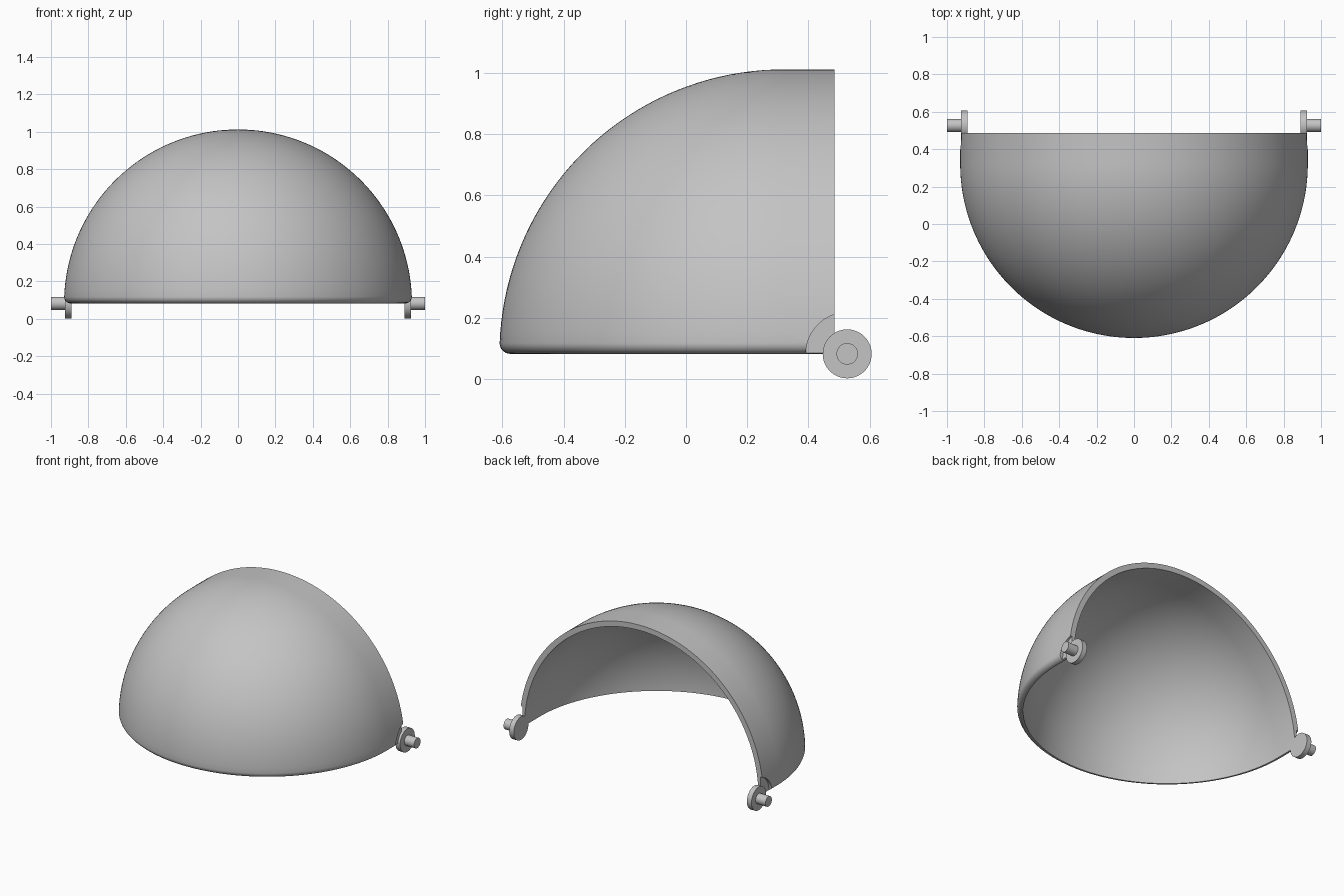
import bpy, bmesh
from math import sin, cos, asin, pi
from mathutils import Matrix

cube = bpy.data.objects.get("Cube")
if cube:
    bpy.data.objects.remove(cube)

OUTER, WALL, FILLET = 0.93, 0.037, 0.035
BASE_Z, DOME_Y, BACK_Y = 0.082, 0.32, 0.486
PIVOT_Y = 0.527
INNER = OUTER - WALL

grey = bpy.data.materials.new("plain grey")
grey.use_nodes = True
grey.diffuse_color = (0.55, 0.55, 0.55, 1)
grey.node_tree.nodes["Principled BSDF"].inputs["Base Color"].default_value = (0.55, 0.55, 0.55, 1)


def add_object(name, bm):
    bmesh.ops.recalc_face_normals(bm, faces=bm.faces)
    mesh = bpy.data.meshes.new(name)
    bm.to_mesh(mesh)
    bm.free()
    obj = bpy.data.objects.new(name, mesh)
    bpy.context.collection.objects.link(obj)
    mesh.materials.append(grey)
    return obj


def select(obj):
    bpy.ops.object.select_all(action='DESELECT')
    obj.select_set(True)
    bpy.context.view_layer.objects.active = obj


def smooth(obj):
    select(obj)
    bpy.ops.object.shade_smooth_by_angle(angle=pi / 6)


def add_disc(bm, x0, x1, radius, y, segments=64):
    place = Matrix.Translation(((x0 + x1) / 2, y, BASE_Z)) @ Matrix.Rotation(pi / 2, 4, 'Y')
    bmesh.ops.create_cone(bm, cap_ends=True, segments=segments, radius1=radius,
                          radius2=radius, depth=abs(x1 - x0), matrix=place)


# Wall section: rounded outer foot, outer arc to the crown, inner arc
ROUND, ARC = 8, 40
start = asin(FILLET / OUTER)
foot_r = OUTER * cos(start) - FILLET
outer = [(foot_r + FILLET * sin(a), FILLET - FILLET * cos(a))
         for a in (pi / 2 * i / ROUND for i in range(ROUND))]
outer += [(OUTER * cos(a), OUTER * sin(a))
          for a in (start + (pi / 2 - start) * i / ARC for i in range(ARC + 1))]
last = len(outer) - 1
inner = [(INNER * cos(pi / 2 * i / last), INNER * sin(pi / 2 * i / last)) for i in range(last + 1)]
section = outer + inner[::-1]

# Shell: section swept round the front half, with straight ends running back
bm = bmesh.new()
STEPS = 96
sweep = [(pi + pi * j / STEPS, DOME_Y) for j in range(STEPS + 1)]
sweep = [(pi, BACK_Y)] + sweep + [(2 * pi, BACK_Y)]
columns = [[bm.verts.new((r * cos(t), y + r * sin(t), BASE_Z + z)) for r, z in section]
           for t, y in sweep]
count = len(section)
for a, b in zip(columns, columns[1:]):
    for i in range(count):
        if i == last:
            continue
        k = (i + 1) % count
        bm.faces.new((a[i], a[k], b[k], b[i]))
for col in (columns[0], columns[-1]):
    for i in range(last):
        bm.faces.new((col[i], col[i + 1], col[count - 2 - i], col[count - 1 - i]))
bmesh.ops.remove_doubles(bm, verts=bm.verts, dist=0.00005)
shell = add_object("dome_shell", bm)

# Round recesses in the outer wall beside the pivots
bm = bmesh.new()
for side in (-1, 1):
    add_disc(bm, side * 0.908, side * 1.1, 0.135, PIVOT_Y, 96)
cutter = add_object("recess_cutter", bm)
cutter.hide_render = True
cut = shell.modifiers.new("recess", 'BOOLEAN')
cut.operation = 'DIFFERENCE'
cut.solver = 'EXACT'
cut.object = cutter
select(shell)
bpy.ops.object.modifier_apply(modifier=cut.name)
bpy.data.objects.remove(cutter)
smooth(shell)

# Pivot lugs and pins on both sides
for side, label in ((1, "left"), (-1, "right")):
    for part, x0, x1, radius in (("pivot_lug", 0.89, 0.925, 0.08),
                                 ("pivot_pin", 0.92, 1.0, 0.035)):
        bm = bmesh.new()
        add_disc(bm, side * x0, side * x1, radius, PIVOT_Y)
        smooth(add_object(label + "_" + part, bm))
